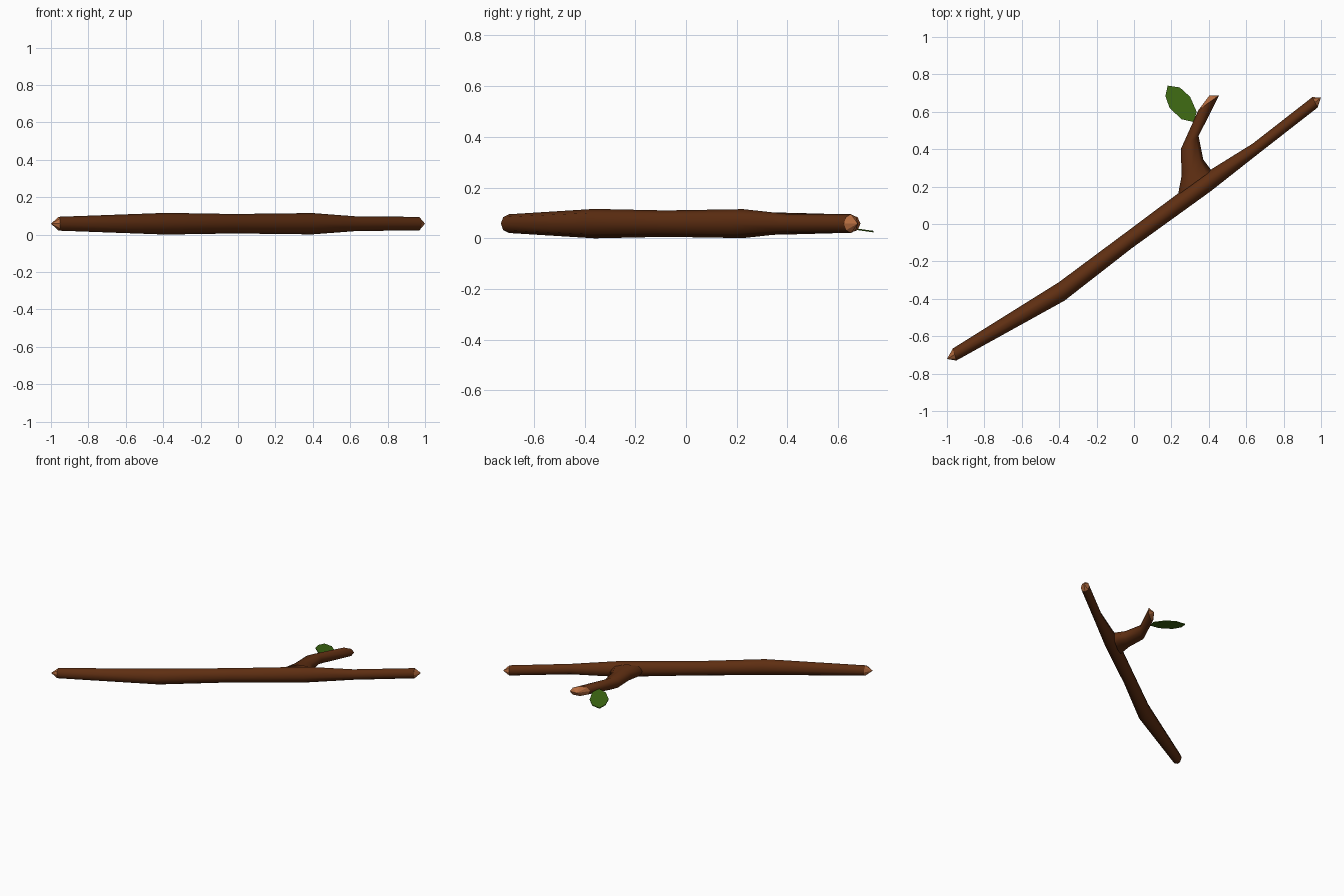
import bpy, bmesh, math
from mathutils import Vector

if "Cube" in bpy.data.objects:
    bpy.data.objects.remove(bpy.data.objects["Cube"])


def material(name, rgb):
    m = bpy.data.materials.new(name)
    m.diffuse_color = (*rgb, 1)
    m.use_nodes = True
    m.node_tree.nodes["Principled BSDF"].inputs["Base Color"].default_value = m.diffuse_color
    return m


BARK = material("brown bark", (0.115, 0.028, 0.006))
WOOD = material("cut wood", (0.46, 0.15, 0.05))
LEAF = material("leaf green", (0.045, 0.135, 0.006))
MID_Z, SIDES = 0.058, 8


def finish(name, bm, mats):
    bmesh.ops.recalc_face_normals(bm, faces=bm.faces)
    me = bpy.data.meshes.new(name)
    bm.to_mesh(me)
    bm.free()
    for m in mats:
        me.materials.append(m)
    ob = bpy.data.objects.new(name, me)
    bpy.context.collection.objects.link(ob)
    return ob


def limb(name, rings, start_tip, end_tip):
    """Tube through rings (left x, left y, right x, right y, half height);
    each end closes with a short cone of cut wood."""
    bm = bmesh.new()
    loops = []
    for lx, ly, rx, ry, h in rings:
        c = Vector(((lx + rx) / 2, (ly + ry) / 2, MID_Z))
        side = Vector(((lx - rx) / 2, (ly - ry) / 2, 0))
        up = Vector((0, 0, h))
        loops.append([bm.verts.new(c + side * math.cos(a) + up * math.sin(a))
                      for a in (i * math.tau / SIDES for i in range(SIDES))])
    for a, b in zip(loops, loops[1:]):
        for i in range(SIDES):
            j = (i + 1) % SIDES
            bm.faces.new((a[i], a[j], b[j], b[i])).smooth = True
    for loop, tip in ((loops[0], start_tip), (loops[-1], end_tip)):
        if tip:
            v = bm.verts.new((*tip, MID_Z))
            for i in range(SIDES):
                bm.faces.new((loop[i], loop[(i + 1) % SIDES], v)).material_index = 1
            for i in range(SIDES):
                bm.edges.get((loop[i], loop[(i + 1) % SIDES])).smooth = False
    return finish(name, bm, (BARK, WOOD))


# Main stick
limb("main_stick", [
    (-0.968, -0.665, -0.95, -0.73, 0.037),
    (-0.40, -0.31, -0.372, -0.41, 0.058),
    (-0.03, -0.035, -0.01, -0.128, 0.052),
    (0.385, 0.275, 0.41, 0.175, 0.057),
    (0.635, 0.43, 0.66, 0.372, 0.038),
    (0.953, 0.678, 0.982, 0.623, 0.037)], (-1.0, -0.722), (1.0, 0.677))

# Side twig, flared where it leaves the stick
limb("side_twig", [
    (0.235, 0.155, 0.415, 0.285, 0.052),
    (0.255, 0.26, 0.37, 0.345, 0.045),
    (0.25, 0.40, 0.345, 0.47, 0.042),
    (0.345, 0.61, 0.455, 0.688, 0.036)], None, (0.403, 0.687))

# Leaf: thin plate drooping towards its tip
outline = [(0.18, 0.74), (0.245, 0.73), (0.30, 0.68), (0.335, 0.60),
           (0.32, 0.545), (0.255, 0.56), (0.19, 0.62), (0.168, 0.685)]
bm = bmesh.new()
face = bm.faces.new([bm.verts.new((x, y, 0.056 - 0.14 * (y - 0.55)))
                     for x, y in outline])
ext = bmesh.ops.extrude_face_region(bm, geom=[face])
for v in ext["geom"]:
    if isinstance(v, bmesh.types.BMVert):
        v.co.z -= 0.006
finish("leaf", bm, (LEAF,))
